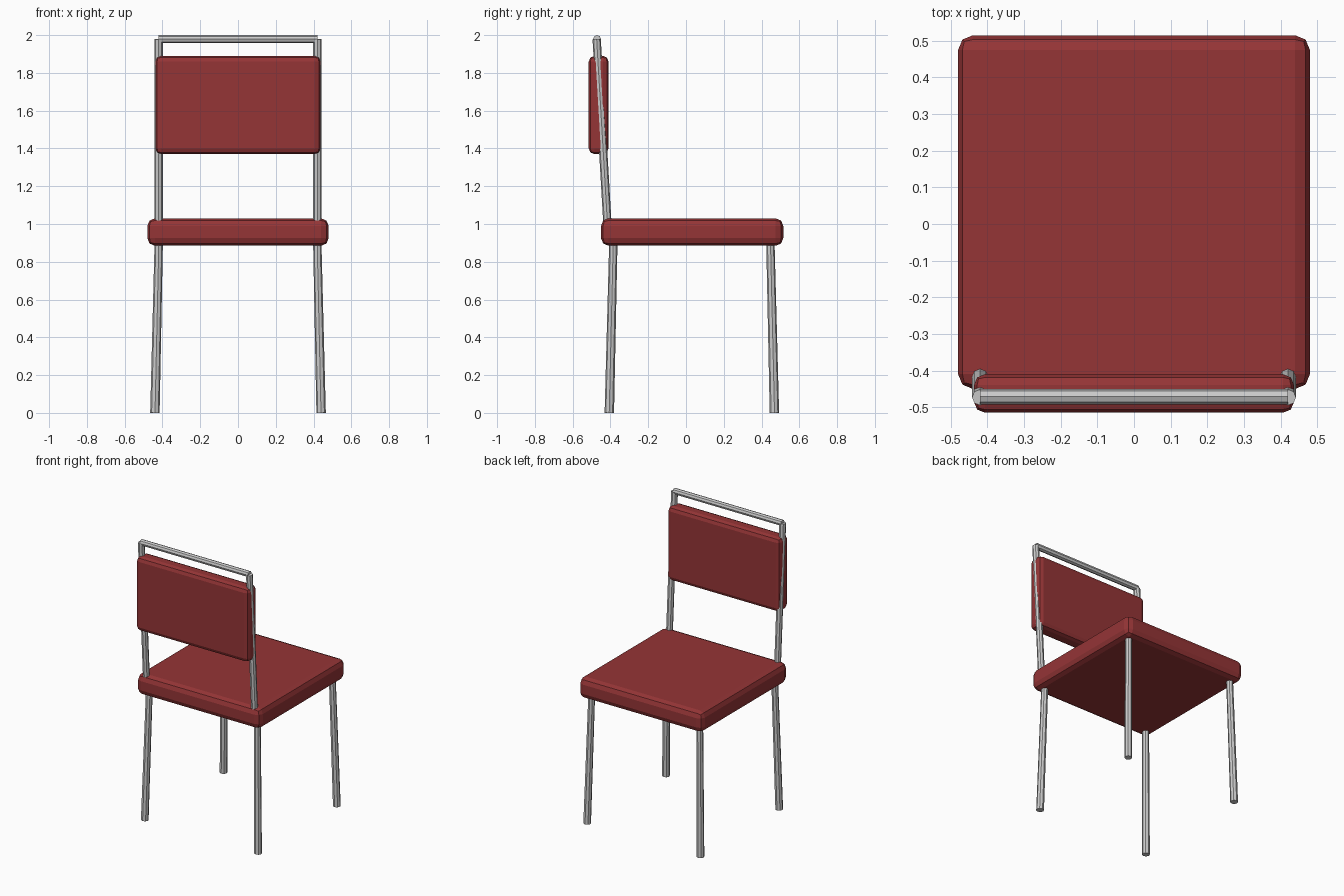
import bpy, bmesh
from mathutils import Vector

if "Cube" in bpy.data.objects:
    bpy.data.objects.remove(bpy.data.objects["Cube"])

red = bpy.data.materials.new("red_upholstery")
red.diffuse_color = (0.30, 0.035, 0.037, 1)
red.use_nodes = True
red.node_tree.nodes["Principled BSDF"].inputs["Base Color"].default_value = red.diffuse_color


def finish(bm, name, mat=None, angle=0.6):
    me = bpy.data.meshes.new(name)
    bm.to_mesh(me)
    bm.free()
    ob = bpy.data.objects.new(name, me)
    bpy.context.collection.objects.link(ob)
    if mat:
        me.materials.append(mat)
    return ob


def cushion(name, lo, hi, bevel):
    """Box between two corners with rounded edges."""
    lo, hi = Vector(lo), Vector(hi)
    bm = bmesh.new()
    bmesh.ops.create_cube(bm, size=1)
    bmesh.ops.scale(bm, vec=hi - lo, verts=bm.verts)
    bmesh.ops.translate(bm, vec=(lo + hi) / 2, verts=bm.verts)
    bmesh.ops.bevel(bm, geom=bm.edges[:], offset=bevel, segments=2,
                    profile=0.5, affect='EDGES')
    return finish(bm, name, red)


def tube(name, a, b, ra, rb, sides=8):
    """Eight-sided capped tube from a to b."""
    a, b = Vector(a), Vector(b)
    d = b - a
    bm = bmesh.new()
    bmesh.ops.create_cone(bm, cap_ends=True, segments=sides,
                          radius1=ra, radius2=rb, depth=d.length)
    rot = d.to_track_quat('Z', 'Y').to_matrix()
    bmesh.ops.rotate(bm, matrix=rot, verts=bm.verts)
    bmesh.ops.translate(bm, vec=(a + b) / 2, verts=bm.verts)
    return finish(bm, name)


# Upholstered parts
cushion("seat", (-0.48, -0.45, 0.885), (0.48, 0.515, 1.03), 0.04)
cushion("backrest", (-0.437, -0.515, 1.37), (0.437, -0.41, 1.89), 0.03)

# Splayed legs and back posts, mirrored left and right
for side, s in (("left", -1), ("right", 1)):
    tube(f"back_leg_{side}", (s * 0.44, -0.406, 0), (s * 0.419, -0.384, 0.93), 0.025, 0.022)
    tube(f"front_leg_{side}", (s * 0.44, 0.468, 0), (s * 0.419, 0.446, 0.93), 0.025, 0.022)
    tube(f"back_post_{side}", (s * 0.42, -0.413, 0.95), (s * 0.42, -0.473, 1.979), 0.022, 0.022)

# Top rail joining the posts
tube("top_rail", (-0.42, -0.471, 1.979), (0.42, -0.471, 1.979), 0.021, 0.021)
